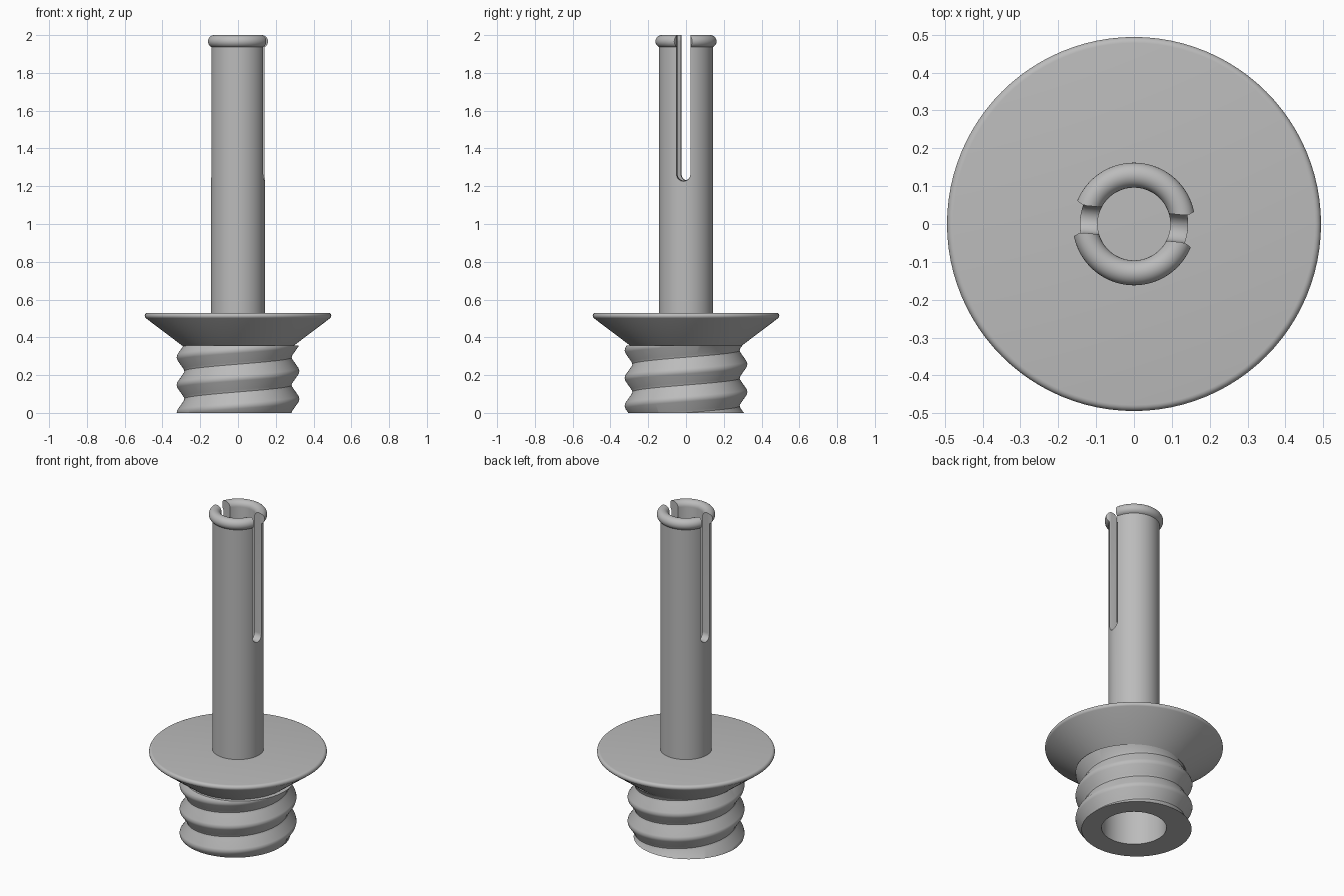
import bpy, bmesh, math
from mathutils import Matrix, Vector

if "Cube" in bpy.data.objects:
    bpy.data.objects.remove(bpy.data.objects["Cube"])

grey = bpy.data.materials.new("plain grey")
grey.use_nodes = True
COLOUR = (0.5, 0.5, 0.5, 1)
grey.diffuse_color = COLOUR
grey.node_tree.nodes["Principled BSDF"].inputs["Base Color"].default_value = COLOUR

SEGS = 96


def make(name, bm):
    bmesh.ops.recalc_face_normals(bm, faces=bm.faces)
    mesh = bpy.data.meshes.new(name)
    bm.to_mesh(mesh)
    bm.free()
    mesh.materials.append(grey)
    obj = bpy.data.objects.new(name, mesh)
    bpy.context.collection.objects.link(obj)
    return obj


def lathe(name, profile):
    """Revolve a closed (radius, height) profile around z."""
    bm = bmesh.new()
    verts = [bm.verts.new((r, 0, z)) for r, z in profile]
    edges = [bm.edges.new((a, b)) for a, b in zip(verts, verts[1:] + verts[:1])]
    bmesh.ops.spin(bm, geom=verts + edges, cent=(0, 0, 0), axis=(0, 0, 1),
                   angle=math.tau, steps=SEGS, use_merge=False)
    bmesh.ops.remove_doubles(bm, verts=bm.verts, dist=1e-5)
    return make(name, bm)


def arc(cx, cz, r, start, end, steps):
    angles = [math.radians(start + (end - start) * i / steps) for i in range(steps + 1)]
    return [(cx + r * math.cos(a), cz + r * math.sin(a)) for a in angles]


def select(obj):
    bpy.ops.object.select_all(action="DESELECT")
    obj.select_set(True)
    bpy.context.view_layer.objects.active = obj


def cut(obj, cutter):
    mod = obj.modifiers.new("cut", "BOOLEAN")
    mod.operation, mod.solver, mod.object = "DIFFERENCE", "EXACT", cutter
    select(obj)
    bpy.ops.object.modifier_apply(modifier=mod.name)
    bpy.data.objects.remove(cutter)


# Conical flange with a rounded rim, closing the top of the lower socket
flange = lathe("flange", [(0, 0.45), (0.18, 0.45), (0.18, 0.352), (0.29, 0.352)]
               + arc(0.478, 0.514, 0.016, -52, 90, 8) + [(0, 0.53)])

# Hollow shaft with a rolled lip
shaft = lathe("split_shaft", [(0.096, 0.525), (0.143, 0.525)]
              + arc(0.129, 1.967, 0.033, -65, 180, 20))

# Round-bottomed slot through the shaft, flaring at its outer edges
half = [(0.2, 0.065), (0.163, 0.056), (0.152, 0.045), (0.143, 0.039), (0.13, 0.036)]
stations = half + [(-x, w) for x, w in reversed(half)]
bm = bmesh.new()
loops = []
for x, w in stations:
    outline = [(w, 2.1)] + arc(0, 1.265, w, 0, -180, 16) + [(-w, 2.1)]
    loops.append([bm.verts.new((x, y, z)) for y, z in outline])
for a, b in zip(loops, loops[1:]):
    for i in range(len(a)):
        j = (i + 1) % len(a)
        bm.faces.new((a[i], a[j], b[j], b[i]))
bm.faces.new(loops[0])
bm.faces.new(loops[-1])
bm.transform(Matrix.Rotation(math.radians(-5.5), 4, "Z"))
cut(shaft, make("slot_cutter", bm))

# Screw thread: a profile swept up a right-handed helix, trimmed flat
PITCH, START = 0.147, 0.074
THREAD = [(-0.5, 0.284), (-0.42, 0.288), (-0.1, 0.321), (0, 0.325),
          (0.1, 0.321), (0.42, 0.288)]
bm = bmesh.new()
columns = []
for s in range(SEGS + 1):
    angle = math.tau * s / SEGS
    columns.append([bm.verts.new((r * math.cos(angle), r * math.sin(angle),
                                  START + PITCH * (turn + t + s / SEGS)))
                    for turn in range(-3, 5) for t, r in THREAD])
for a, b in zip(columns, columns[1:]):
    for i in range(len(a) - 1):
        bm.faces.new((a[i], b[i], b[i + 1], a[i + 1]))
bmesh.ops.remove_doubles(bm, verts=bm.verts, dist=1e-5)
for height, direction in ((0, -1), (0.358, 1)):
    bmesh.ops.bisect_plane(bm, geom=bm.verts[:] + bm.edges[:] + bm.faces[:],
                           plane_co=(0, 0, height), plane_no=(0, 0, direction),
                           clear_outer=True)
    rim = [e for e in bm.edges if e.is_boundary
           and all(abs(v.co.z - height) < 1e-4 for v in e.verts)]
    bmesh.ops.holes_fill(bm, edges=rim, sides=0)
thread = make("threaded_plug", bm)

# Socket bored up through the thread
bm = bmesh.new()
bmesh.ops.create_cone(bm, cap_ends=True, segments=SEGS, radius1=0.18, radius2=0.18, depth=1)
cut(thread, make("socket_cutter", bm))

for obj in (flange, shaft, thread):
    select(obj)
    bpy.ops.object.shade_smooth_by_angle(angle=math.radians(35))
